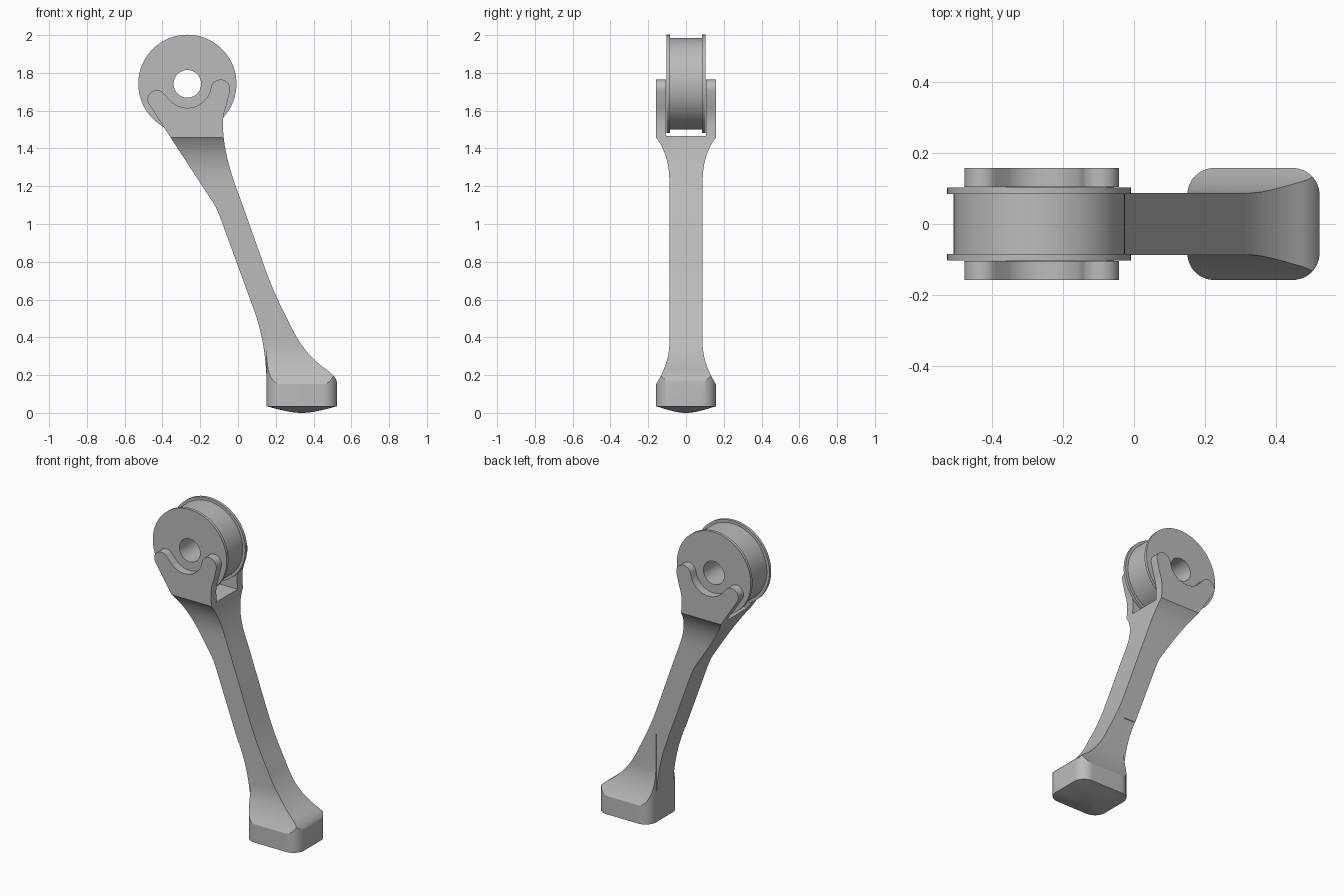
import bpy, bmesh, math
from mathutils import Vector

if "Cube" in bpy.data.objects:
    bpy.data.objects.remove(bpy.data.objects["Cube"])

grey = bpy.data.materials.new("plain grey")
grey.diffuse_color = (0.5, 0.5, 0.5, 1)
grey.use_nodes = True
grey.node_tree.nodes["Principled BSDF"].inputs["Base Color"].default_value = grey.diffuse_color


def bez(p0, c, p1, n=12):
    return [tuple(Vector(p0) * (1 - t) ** 2 + Vector(c) * 2 * t * (1 - t) + Vector(p1) * t * t)
            for t in (i / n for i in range(n + 1))]


def arc(cx, cy, r, a0, a1, n=16):
    return [(cx + r * math.cos(math.radians(a0 + (a1 - a0) * i / n)),
             cy + r * math.sin(math.radians(a0 + (a1 - a0) * i / n))) for i in range(n + 1)]


def add_object(name, bm):
    bmesh.ops.remove_doubles(bm, verts=bm.verts, dist=1e-5)
    bmesh.ops.recalc_face_normals(bm, faces=bm.faces)
    me = bpy.data.meshes.new(name)
    bm.to_mesh(me)
    bm.free()
    ob = bpy.data.objects.new(name, me)
    bpy.context.collection.objects.link(ob)
    me.materials.append(grey)
    return ob


def prism(bm, pts, lo, hi, axis):
    """Extrude a closed 2D outline along the given axis from lo to hi."""
    place = {"x": lambda a, b, d: (d, a, b), "y": lambda a, b, d: (a, d, b),
             "z": lambda a, b, d: (a, b, d)}[axis]
    clean = [p for i, p in enumerate(pts) if (Vector(p) - Vector(pts[i - 1])).length > 1e-4]
    rings = [[bm.verts.new(place(a, b, d)) for a, b in clean] for d in (lo, hi)]
    n = len(clean)
    for i in range(n):
        j = (i + 1) % n
        bm.faces.new((rings[0][i], rings[0][j], rings[1][j], rings[1][i]))
    bm.faces.new(rings[0])
    bm.faces.new(rings[1])


def smooth(ob):
    bpy.ops.object.select_all(action='DESELECT')
    ob.select_set(True)
    bpy.context.view_layer.objects.active = ob
    bpy.ops.object.shade_smooth_by_angle(angle=math.radians(25))


WX, WZ = -0.268, 1.742            # wheel centre
FX0, FX1, FY, FR = 0.151, 0.524, 0.158, 0.075   # foot plan and corner radius
SOLE = 0.035

# Arm: front outline with two horns cradling the wheel
outline = (arc(-0.43, 1.66, 0.049, 40, 212)
           + bez((-0.13, 1.11), (-0.11, 1.08), (-0.085, 1.01))
           + bez((0.09, 0.53), (0.142, 0.38), (0.15, 0.2))
           + [(FX0, SOLE), (FX1, SOLE)]
           + bez((FX1, 0.16), (0.52, 0.19), (0.475, 0.225))
           + bez((0.475, 0.225), (0.345, 0.31), (0.27, 0.48))
           + bez((0.27, 0.48), (0.195, 0.62), (0.145, 0.76))
           + bez((0.01, 1.14), (-0.08, 1.37), (-0.08, 1.53))
           + bez((-0.08, 1.53), (-0.08, 1.58), (-0.06, 1.63))
           + arc(-0.093, 1.714, 0.051, -12, 172)
           + arc(WX, WZ, 0.127, -20, -132, 24))
bm = bmesh.new()
prism(bm, outline, -0.3, 0.3, "y")
arm = add_object("arm", bm)

# Side outline: wide fork, slim shaft, wide foot
half = ([(FY, 3), (FY, 1.457)] + bez((FY, 1.457), (0.09, 1.37), (0.088, 1.23))
        + bez((0.088, 0.36), (0.092, 0.26), (FY, 0.152)) + [(FY, -1)])
bm = bmesh.new()
prism(bm, half + [(-y, z) for y, z in reversed(half)], -2, 2, "x")
side_cutter = add_object("side_cutter", bm)

# Slot between the fork plates
bm = bmesh.new()
prism(bm, [(-2, 1.466), (2, 1.466), (2, 3), (-2, 3)], -0.105, 0.105, "y")
slot_cutter = add_object("slot_cutter", bm)

# Rounded vertical corners of the foot
bm = bmesh.new()
for cx, sx in ((FX0 + FR, -1), (FX1 - FR, 1)):
    for sy in (-1, 1):
        a = arc(0, 0, FR, 0, 90)
        loop = a + [(0, 0.3), (0.3, 0.3), (0.3, 0)]
        prism(bm, [(cx + sx * x, sy * (FY - FR + y)) for x, y in loop], -1, 0.6, "z")
corner_cutter = add_object("corner_cutter", bm)

for cutter, op in ((side_cutter, 'INTERSECT'), (slot_cutter, 'DIFFERENCE'),
                   (corner_cutter, 'DIFFERENCE')):
    mod = arm.modifiers.new(cutter.name, 'BOOLEAN')
    mod.operation, mod.object, mod.solver = op, cutter, 'EXACT'
    cutter.hide_render = True
bpy.context.view_layer.update()
shape = bpy.data.meshes.new_from_object(arm.evaluated_get(bpy.context.evaluated_depsgraph_get()))
arm.modifiers.clear()
arm.data = shape
arm.data.materials.clear()
arm.data.materials.append(grey)
for cutter in (side_cutter, slot_cutter, corner_cutter):
    bpy.data.objects.remove(cutter)
smooth(arm)

# Sole: shallow dome closing the foot
cx, hx = (FX0 + FX1) / 2, (FX1 - FX0) / 2
plan = []
for sx, sy, a0 in ((1, 1, 0), (-1, 1, 90), (-1, -1, 180), (1, -1, 270)):
    plan += arc(sx * (hx - FR), sy * (FY - FR), FR, a0, a0 + 90, 10)
bm = bmesh.new()
rings = [[bm.verts.new((cx + x * s, y * s, z)) for x, y in plan]
         for s, z in ((1, SOLE), (0.65, 0.018), (0.35, 0.006), (0.15, 0.001))]
tip = bm.verts.new((cx, 0, 0))
for i in range(len(plan)):
    j = (i + 1) % len(plan)
    for a, b in zip(rings, rings[1:]):
        bm.faces.new((a[i], a[j], b[j], b[i]))
    bm.faces.new((rings[-1][i], rings[-1][j], tip))
sole = add_object("sole", bm)
for f in sole.data.polygons:
    if f.normal.z > 0:
        sole.data.flip_normals()
        break
smooth(sole)

# Wheel: flanged roller with a through bore
section = [(0.073, -0.103), (0.26, -0.103), (0.26, -0.085), (0.242, -0.085),
           (0.242, 0.085), (0.26, 0.085), (0.26, 0.103), (0.073, 0.103)]
N = 96
bm = bmesh.new()
rings = [[bm.verts.new((WX + r * math.cos(2 * math.pi * i / N), y,
                        WZ + r * math.sin(2 * math.pi * i / N))) for r, y in section]
         for i in range(N)]
for i in range(N):
    a, b = rings[i], rings[(i + 1) % N]
    for k in range(len(section)):
        m = (k + 1) % len(section)
        bm.faces.new((a[k], a[m], b[m], b[k]))
smooth(add_object("wheel", bm))
